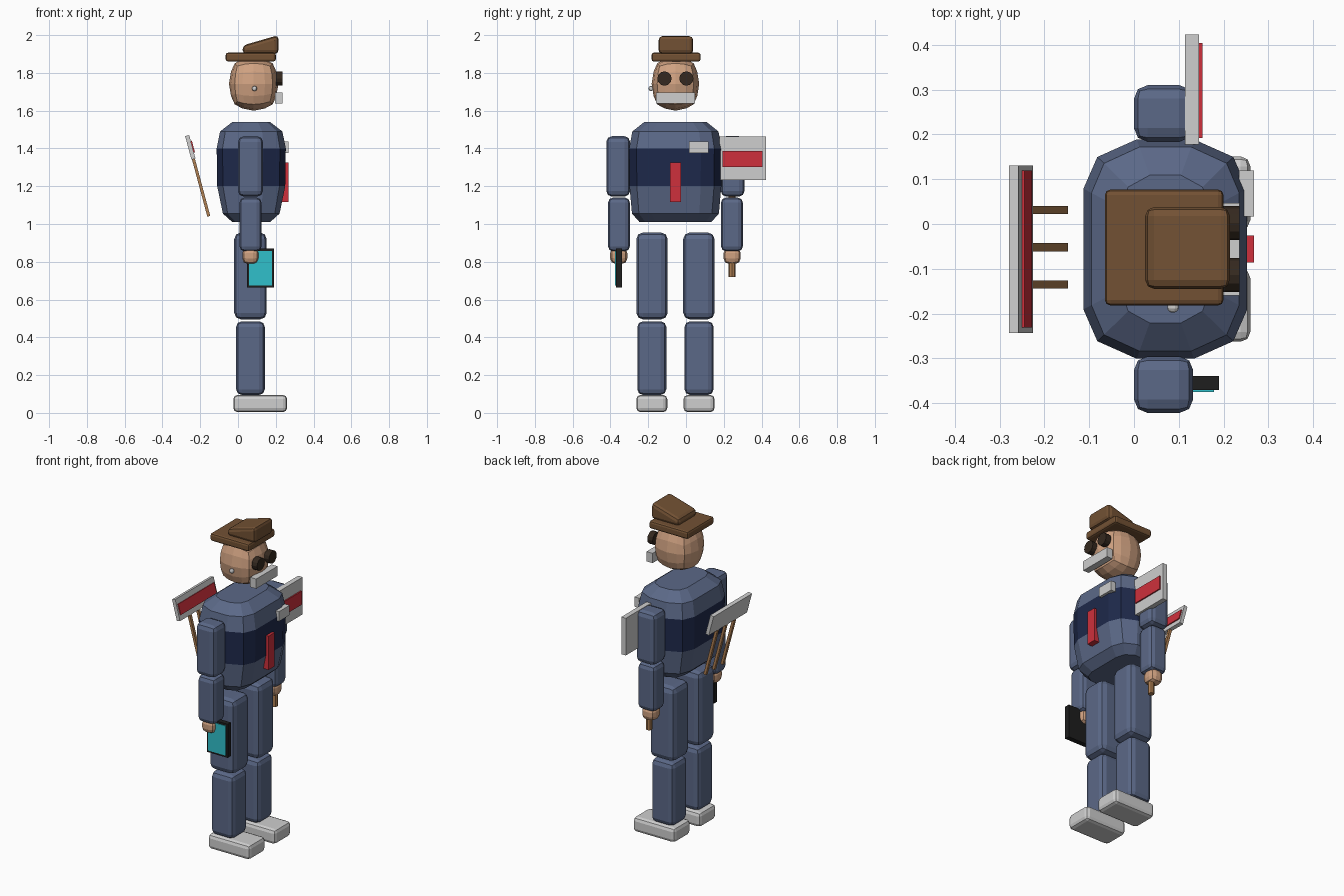
import bpy, bmesh
from math import radians
from mathutils import Matrix, Vector

if "Cube" in bpy.data.objects:
    bpy.data.objects.remove(bpy.data.objects["Cube"])


def material(name, rgb):
    m = bpy.data.materials.new(name)
    m.use_nodes = True
    m.diffuse_color = (*rgb, 1)
    m.node_tree.nodes["Principled BSDF"].inputs["Base Color"].default_value = (*rgb, 1)
    return m


BLUE = material("slate blue", (.105, .14, .245))
NAVY = material("navy", (.013, .022, .07))
RED = material("red", (.62, .03, .045))
WHITE = material("light grey", (.62, .62, .62))
SKIN = material("skin", (.63, .36, .22))
BROWN = material("hat brown", (.17, .083, .034))
WOOD = material("wood", (.42, .21, .085))
BLACK = material("black", (.013, .013, .013))
TEAL = material("teal", (.03, .53, .6))
DARK = material("dark brown", (.035, .022, .014))

CENTRE = -.056  # side-to-side middle of the body


def finish(name, bm, mats, bevel=0, segments=2):
    bmesh.ops.recalc_face_normals(bm, faces=bm.faces)
    mesh = bpy.data.meshes.new(name)
    bm.to_mesh(mesh)
    bm.free()
    for m in mats:
        mesh.materials.append(m)
    ob = bpy.data.objects.new(name, mesh)
    bpy.context.collection.objects.link(ob)
    if bevel:
        mod = ob.modifiers.new("Bevel", "BEVEL")
        mod.width = bevel
        mod.segments = segments
    return ob


def box(name, x, y, z, mat, bevel=0, segments=2):
    """Box from (min, max) ranges."""
    bm = bmesh.new()
    bmesh.ops.create_cube(bm, size=1)
    for v in bm.verts:
        v.co = [(a + b) / 2 + c * (b - a) for (a, b), c in zip((x, y, z), v.co)]
    return finish(name, bm, [mat], bevel, segments)


def ball(name, centre, radii, mat, cuts=3, roundness=.8):
    """Squarish ball from a gridded cube."""
    bm = bmesh.new()
    bmesh.ops.create_cube(bm, size=2)
    bmesh.ops.subdivide_edges(bm, edges=bm.edges[:], cuts=cuts, use_grid_fill=True)
    for v in bm.verts:
        n = v.co.normalized()
        square = n / max(abs(c) for c in n)
        p = n.lerp(square, 1 - roundness)
        v.co = Vector(centre) + Vector([a * r for a, r in zip(p, radii)])
    return finish(name, bm, [mat])


def rod(name, centre, radius, length, axis, mat, sides=12):
    bm = bmesh.new()
    turn = Matrix.Rotation(radians(90), 4, "Y") if axis == "X" else Matrix()
    bmesh.ops.create_cone(bm, cap_ends=True, segments=sides, radius1=radius, radius2=radius,
                          depth=length, matrix=Matrix.Translation(centre) @ turn)
    return finish(name, bm, [mat])


# Torso: stacked twelve-sided rings with a navy band around the chest
quarter = [(1, .55), (.83, .84), (.35, 1)]
section = (quarter + [(-x, y) for x, y in quarter[::-1]]
           + [(-x, -y) for x, y in quarter] + [(x, -y) for x, y in quarter[::-1]])
rings = [(1.01, .10, .19), (1.055, .15, .23), (1.2, .18, .243),
         (1.4, .183, .245), (1.49, .165, .228), (1.54, .10, .165)]
bm = bmesh.new()
loops = [[bm.verts.new((.07 + x * hx, CENTRE + y * hy, z)) for x, y in section]
         for z, hx, hy in rings]
for low, high in zip(loops, loops[1:]):
    for i in range(len(section)):
        j = (i + 1) % len(section)
        bm.faces.new((low[i], low[j], high[j], high[i]))
bm.faces.new(loops[0])
bm.faces.new(loops[-1])
for f in bm.faces:
    f.material_index = int(1.2 < f.calc_center_median().z < 1.4)
finish("torso", bm, [BLUE, NAVY])

# Arms and legs, once per side
for side, s in (("right", -1), ("left", 1)):
    def across(offset, half):
        return CENTRE + s * offset - half, CENTRE + s * offset + half
    box(side + "_upper_arm", (0, .132), across(.303, .063), (1.145, 1.465), BLUE, .03)
    box(side + "_forearm", (.008, .125), across(.299, .058), (.855, 1.14), BLUE, .027)
    ball(side + "_hand", (.066, CENTRE + s * .3, .832), (.047, .049, .047), SKIN, 2)
    box(side + "_thigh", (-.02, .152), across(.124, .083), (.495, .955), BLUE, .035)
    box(side + "_shin", (-.01, .142), across(.125, .077), (.095, .485), BLUE, .03)
    box(side + "_shoe", (-.025, .26), across(.125, .082), (.004, .095), WHITE, .022)
    rod(side + "_eyepiece", (.218, CENTRE + s * .058, 1.77), .038, .036, "X", DARK)

# Head and face
ball("head", (.083, CENTRE, 1.742), (.131, .126, .142), SKIN)
box("mouth_plate", (.195, .236), (-.16, .047), (1.637, 1.697), WHITE)
ball("ear_stud", (.087, -.185, 1.717), (.014, .014, .014), WHITE, 2, 1)

# Hat with a sloping crown
box("hat_brim", (-.065, .2), (-.182, .077), (1.86, 1.907), BROWN, .012)
crown = box("hat_crown", (.025, .214), (-.145, .038), (1.9, 2), BROWN, .02)
for v in crown.data.vertices:
    if v.co.z > 1.95 and v.co.x < .1:
        v.co.z -= .055

# Chest badge and ribbon
box("chest_badge", (.235, .268), (.017, .12), (1.377, 1.437), WHITE)
box("chest_ribbon", (.225, .268), (-.086, -.026), (1.117, 1.325), RED)

# Tablet in the right hand
box("tablet", (.047, .19), (-.371, -.34), (.663, .87), BLACK)
box("tablet_screen", (.059, .179), (-.375, -.37), (.675, .858), TEAL)

# Sign held in the left hand
rod("sign_handle", (.08, .244, .98), .018, .52, "Z", WOOD, 8)
box("sign_board", (.114, .145), (.178, .423), (1.233, 1.462), WHITE)
box("sign_stripe", (.144, .153), (.192, .404), (1.302, 1.386), RED)

# Tilted placard on three stakes behind the back
tilt = Matrix.Translation((-.2, CENTRE, 1.21)) @ Matrix.Rotation(radians(-15), 4, "Y")
placard = [box("placard_board", (-.011, .011), (-.187, .187), (.138, .267), WHITE),
           box("placard_stripe", (.01, .017), (-.175, .175), (.17, .235), RED)]
for i in (-1, 0, 1):
    y = .004 + i * .083
    placard.append(box("placard_stake", (-.008, .008), (y - .009, y + .009), (-.175, .16), WOOD))
for ob in placard:
    ob.matrix_world = tilt
